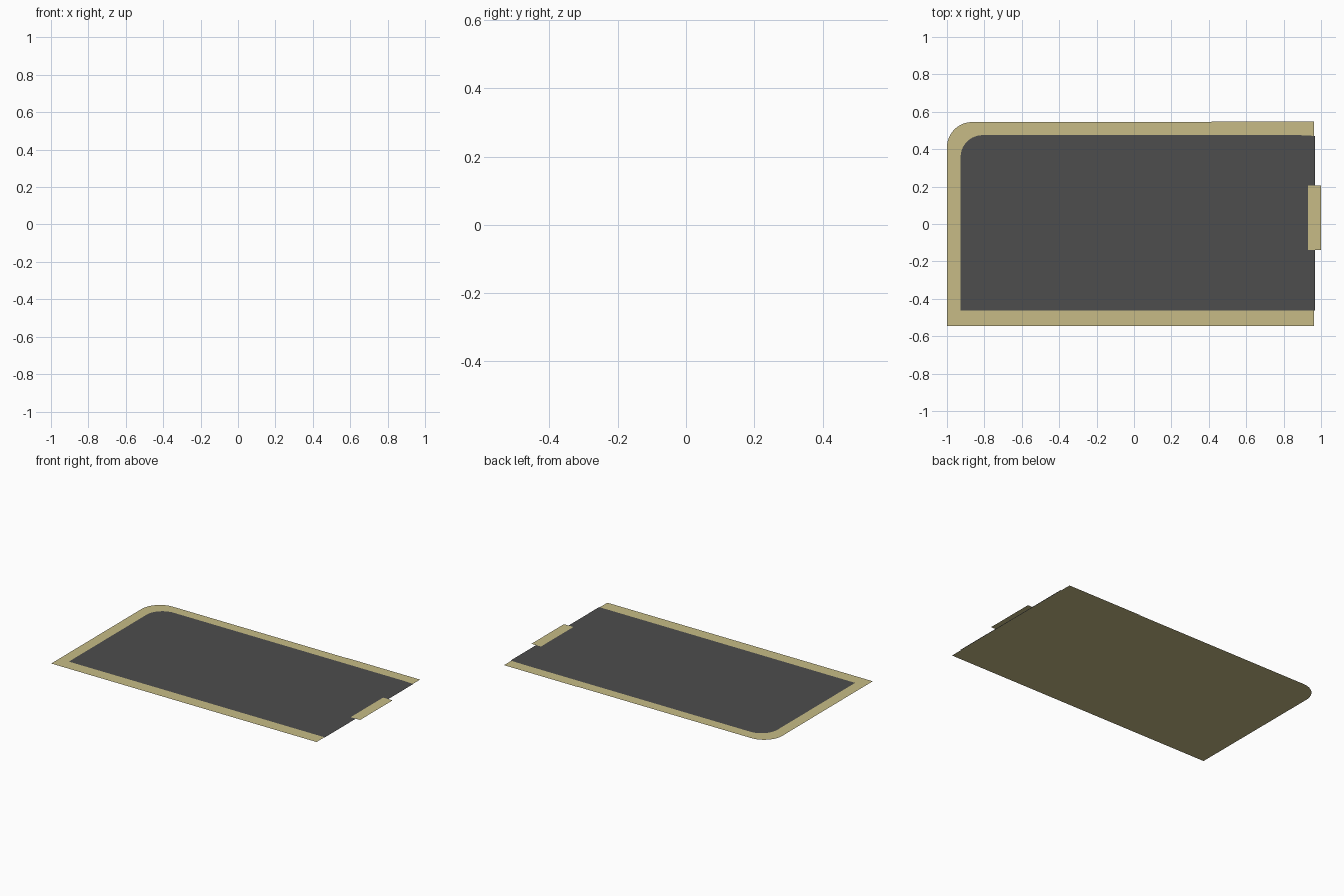
import bpy, bmesh, math

if "Cube" in bpy.data.objects:
    bpy.data.objects.remove(bpy.data.objects["Cube"])


def material(name, color):
    mat = bpy.data.materials.new(name)
    mat.diffuse_color = (*color, 1)
    mat.use_nodes = True
    mat.node_tree.nodes["Principled BSDF"].inputs["Base Color"].default_value = mat.diffuse_color
    return mat


def arc(cx, cy, r, steps=12):
    # Quarter circle for the back left corner, running from the left to the top
    angles = [math.pi - math.pi / 2 * i / steps for i in range(steps + 1)]
    return [(cx + r * math.cos(a), cy + r * math.sin(a)) for a in angles]


def sheet(name, outline, z, mat):
    # Flat single-sided sheet facing up
    bm = bmesh.new()
    face = bm.faces.new([bm.verts.new((x, y, z)) for x, y in outline])
    face.normal_update()
    if face.normal.z < 0:
        face.normal_flip()
    mesh = bpy.data.meshes.new(name)
    bm.to_mesh(mesh)
    bm.free()
    mesh.materials.append(mat)
    obj = bpy.data.objects.new(name, mesh)
    bpy.context.collection.objects.link(obj)
    return obj


tan = material("tan", (0.57, 0.50, 0.24))
dark = material("dark_grey", (0.075, 0.075, 0.075))

# Tan backing with one rounded corner
sheet("backing", [(-1.0, -0.545)] + arc(-0.865, 0.41, 0.135)
      + [(0.415, 0.545), (0.415, 0.548), (0.963, 0.548), (0.963, -0.545)], 0.0, tan)

# Dark panel inset on three sides, just above the backing
sheet("panel", [(-0.927, -0.463)] + arc(-0.81, 0.358, 0.117)
      + [(0.885, 0.475), (0.967, 0.471), (0.967, -0.463)], 0.001, dark)

# Small tab across the right edge
sheet("tab", [(0.93, -0.138), (0.93, 0.205), (1.0, 0.205), (1.0, -0.138)], 0.002, tan)
